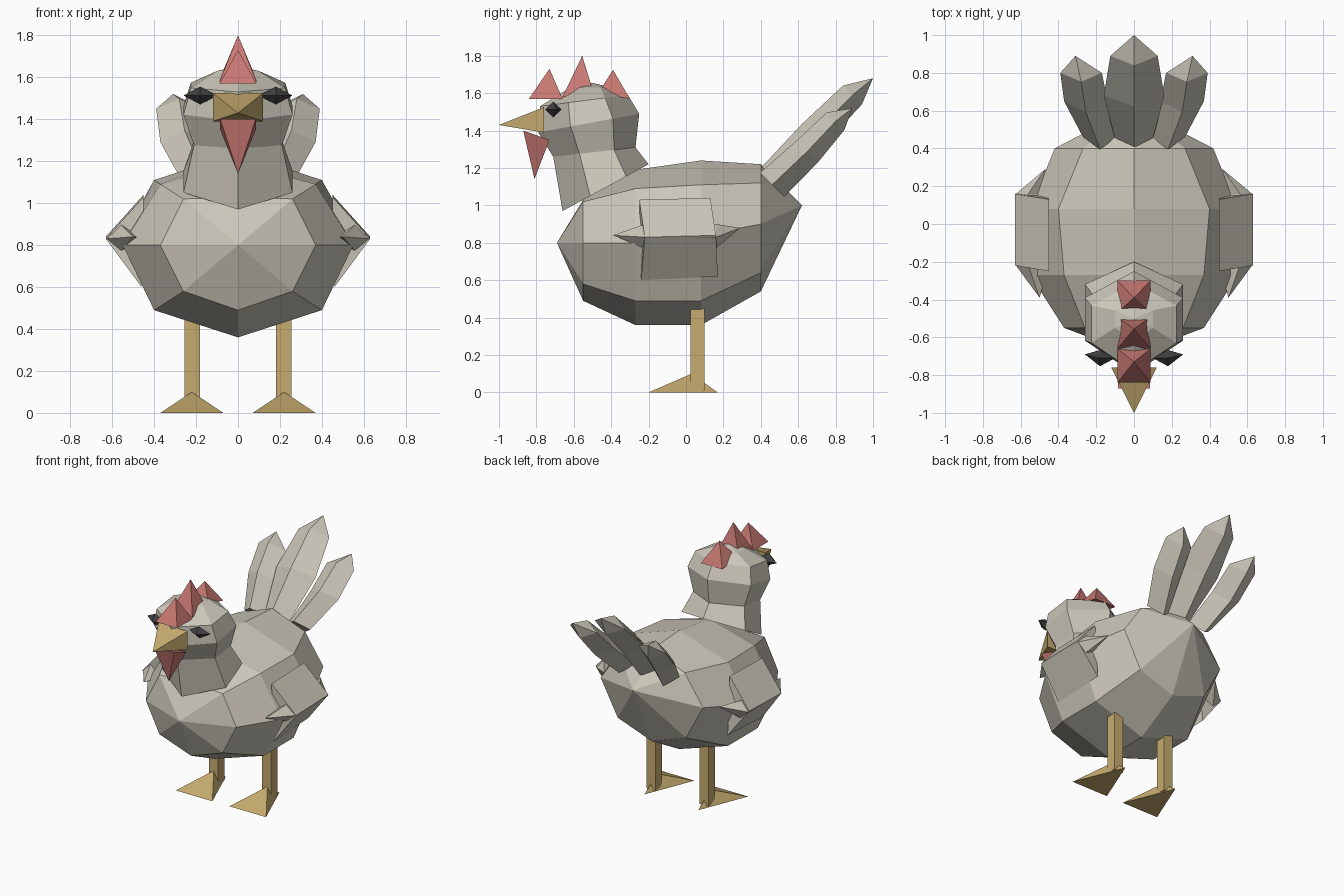
import bpy
import bmesh
from mathutils import Vector

cube = bpy.data.objects.get("Cube")
if cube:
    bpy.data.objects.remove(cube, do_unlink=True)


def make_material(name, color):
    material = bpy.data.materials.new(name)
    material.use_nodes = True
    material.diffuse_color = (*color, 1)
    shader = next(n for n in material.node_tree.nodes if n.type == "BSDF_PRINCIPLED")
    shader.inputs["Base Color"].default_value = (*color, 1)
    shader.inputs["Roughness"].default_value = 0.9
    return material


plumage = make_material("warm_grey_plumage", (0.6, 0.57, 0.49))
horn = make_material("yellow_horn", (0.57, 0.41, 0.16))
flesh = make_material("red_flesh", (0.58, 0.19, 0.17))
black = make_material("eye_black", (0.05, 0.05, 0.05))


def loft(name, material, rings, start=None, end=None, side=1):
    """Skin equal-sized rings; each end is a point if given, else a flat cap."""
    bm = bmesh.new()

    def vert(point):
        return bm.verts.new((point[0] * side, point[1], point[2]))

    loops = [[vert(p) for p in ring] for ring in rings]
    count = len(loops[0])
    for a, b in zip(loops, loops[1:]):
        for i in range(count):
            j = (i + 1) % count
            bm.faces.new((a[i], a[j], b[j], b[i]))
    for loop, pole in ((loops[0], start), (loops[-1], end)):
        if pole is None:
            bm.faces.new(loop)
        else:
            tip = vert(pole)
            for i in range(count):
                bm.faces.new((loop[i], loop[(i + 1) % count], tip))
    bmesh.ops.recalc_face_normals(bm, faces=bm.faces)
    mesh = bpy.data.meshes.new(name)
    bm.to_mesh(mesh)
    bm.free()
    mesh.materials.append(material)
    obj = bpy.data.objects.new(name, mesh)
    bpy.context.scene.collection.objects.link(obj)
    return obj


def body_ring(y, top, upper, middle, lower, bottom):
    """Eight-sided symmetric section across the body."""
    half = [upper, middle, lower]
    outline = [(0, top)] + half + [(0, bottom)] + [(-x, z) for x, z in reversed(half)]
    return [(x, y, z) for x, z in outline]


def neck_ring(front, back, width):
    """Six-sided section slung between a front and a back (y, z) point."""
    front, back = Vector((0, *front)), Vector((0, *back))
    out = Vector((width, 0, 0))
    near, far = front.lerp(back, 0.32), front.lerp(back, 0.74)
    return [front, near + out, far + out, back, far - out, near - out]


def rectangle(width, front, back):
    """Four corners spanning x = -width..width between two (y, z) points."""
    return [(-width, *front), (width, *front), (width, *back), (-width, *back)]


# Body
loft("body", plumage, [
    body_ring(-0.55, 1.03, (0.26, 1.02), (0.37, 0.8), (0.26, 0.58), 0.49),
    body_ring(-0.27, 1.19, (0.37, 1.09), (0.55, 0.8), (0.4, 0.49), 0.36),
    body_ring(0.08, 1.24, (0.4, 1.11), (0.55, 0.84), (0.4, 0.49), 0.36),
    body_ring(0.4, 1.22, (0.27, 1.12), (0.42, 0.9), (0.28, 0.64), 0.54),
], start=(0, -0.69, 0.8), end=(0, 0.62, 1))

# Neck and head
loft("neck_and_head", plumage, [
    neck_ring((-0.66, 0.97), (-0.2, 1.22), 0.26),
    neck_ring((-0.71, 1.26), (-0.27, 1.31), 0.21),
    neck_ring((-0.79, 1.39), (-0.25, 1.49), 0.26),
    neck_ring((-0.78, 1.53), (-0.31, 1.59), 0.225),
    neck_ring((-0.62, 1.63), (-0.4, 1.63), 0.1),
], end=(0, -0.5, 1.655))

# Beak and wattle
loft("beak", horn, [rectangle(0.12, (-0.76, 1.525), (-0.76, 1.39))], end=(0, -1, 1.43))
loft("wattle", flesh, [rectangle(0.085, (-0.87, 1.4), (-0.73, 1.35))], end=(0, -0.81, 1.14))

# Comb points
for name, front, back, tip in (
    ("front", (-0.84, 1.57), (-0.66, 1.57), (-0.73, 1.73)),
    ("middle", (-0.66, 1.58), (-0.49, 1.59), (-0.555, 1.8)),
    ("rear", (-0.47, 1.6), (-0.3, 1.57), (-0.39, 1.725)),
):
    loft("comb_" + name, flesh, [rectangle(0.088, front, back)], end=(0, *tip))


def feather(name, stations, tip, side=1):
    """Diamond-section feather; stations are centre, half width, half thickness."""
    rings = []
    for center, width, thick in stations:
        center = Vector(center)
        across, up = Vector((width, 0, 0)), Vector((0, -thick, thick)) * 0.72
        rings.append([center - across, center + up, center + across, center - up])
    loft(name, plumage, rings, end=tip, side=side)


feather("middle_tail_feather", [
    ((0, 0.45, 1.12), 0.1, 0.09),
    ((0, 0.68, 1.38), 0.16, 0.08),
    ((0, 0.89, 1.59), 0.125, 0.07),
], (0, 1, 1.68))

# Paired parts
for label, side in (("left", 1), ("right", -1)):
    feather(label + "_tail_feather", [
        ((0.18, 0.46, 1.11), 0.09, 0.09),
        ((0.255, 0.65, 1.29), 0.115, 0.08),
        ((0.28, 0.8, 1.45), 0.11, 0.065),
    ], (0.31, 0.89, 1.52), side)

    # Folded wing: a ridge with a pointed streak running along it
    loft(label + "_wing", plumage, [
        [(0.63, -0.22, 0.83), (0.45, -0.25, 1.03), (0.46, -0.24, 0.6)],
        [(0.63, 0.16, 0.84), (0.45, 0.13, 1.04), (0.46, 0.17, 0.62)],
    ], side=side)
    loft(label + "_wing_points", plumage, [
        [(0.625, y, 0.83), (0.56, y, 0.9), (0.45, y, 0.83), (0.56, y, 0.77)]
        for y in (-0.22, 0.16)
    ], start=(0.5, -0.39, 0.84), end=(0.47, 0.29, 0.88), side=side)

    # Eye
    r, y, z = 0.043, -0.71, 1.513
    loft(label + "_eye", black,
         [[(0.18, y - r, z), (0.18, y, z + r), (0.18, y + r, z), (0.18, y, z - r)]],
         start=(0.1, y, z), end=(0.26, y + 0.02, z), side=side)

    # Leg and foot
    loft(label + "_leg", horn, [
        [(0.18, 0.025, z), (0.255, 0.025, z), (0.255, 0.1, z), (0.18, 0.1, z)]
        for z in (0.01, 0.45)
    ], side=side)
    loft(label + "_foot", horn,
         [[(0.07, -0.2, 0), (0.37, -0.2, 0), (0.22, 0.17, 0)]],
         end=(0.22, 0.03, 0.1), side=side)
